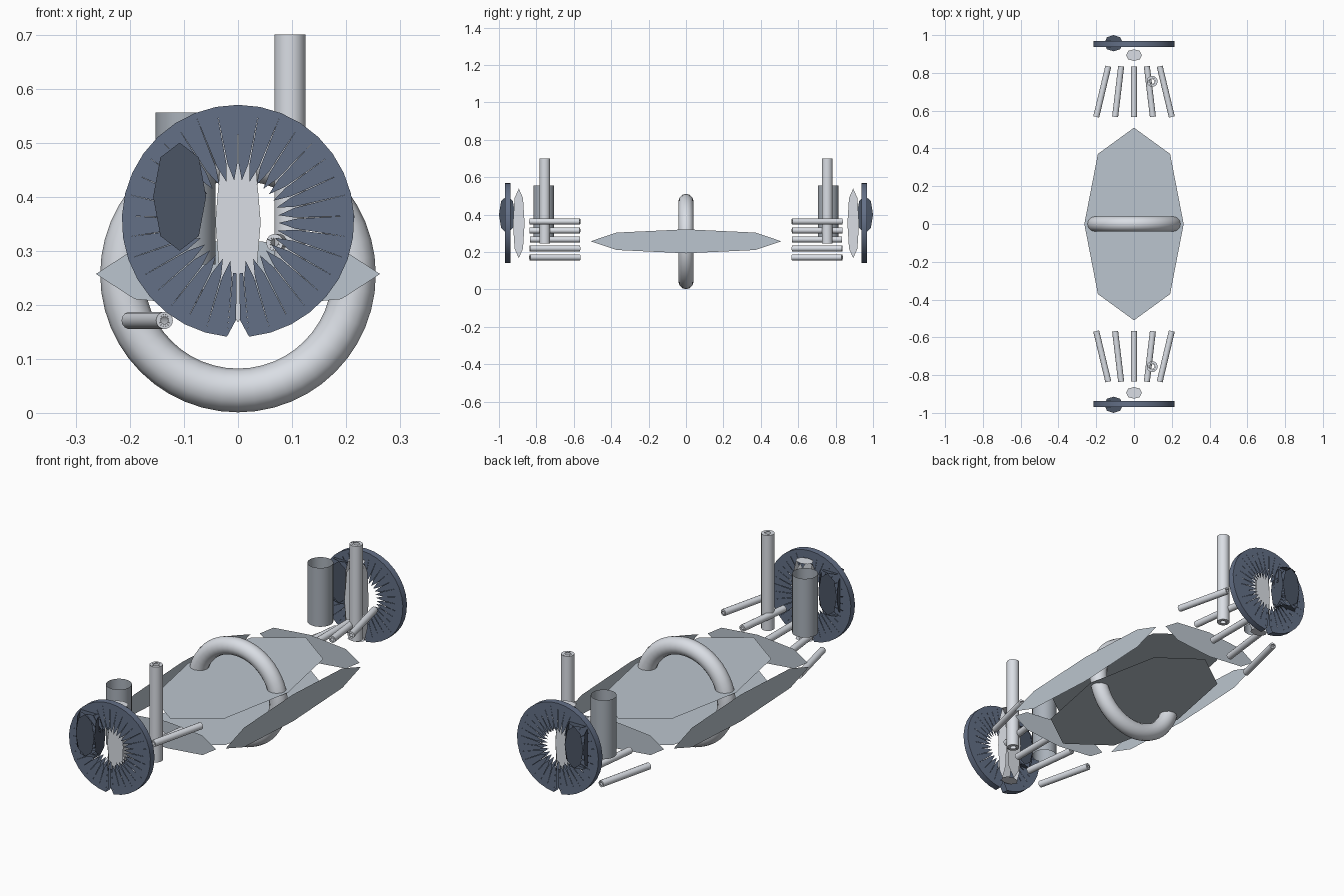
import bpy, bmesh, math
from mathutils import Vector, Matrix

if "Cube" in bpy.data.objects:
    bpy.data.objects.remove(bpy.data.objects["Cube"])


def material(name, rgb):
    m = bpy.data.materials.new(name)
    m.diffuse_color = (*rgb, 1)
    m.use_nodes = True
    m.node_tree.nodes["Principled BSDF"].inputs["Base Color"].default_value = m.diffuse_color
    return m


PALE = material("pale_grey", (0.70, 0.73, 0.78))
HULL = material("pale_blue_grey", (0.50, 0.56, 0.62))
DISC = material("slate", (0.125, 0.16, 0.24))
POD = material("dark_slate", (0.07, 0.09, 0.13))
DRUM = material("mid_grey", (0.40, 0.44, 0.49))


def finish(name, bm, matrix, mat, smooth=False):
    me = bpy.data.meshes.new(name)
    bm.transform(matrix)
    bm.to_mesh(me)
    bm.free()
    ob = bpy.data.objects.new(name, me)
    bpy.context.collection.objects.link(ob)
    me.materials.append(mat)
    if smooth:
        bpy.context.view_layer.objects.active = ob
        ob.select_set(True)
        bpy.ops.object.shade_smooth_by_angle(angle=math.radians(35))
        ob.select_set(False)
    return ob


def plate_box(name, centre, half, mat, spread=(1, 1, 1)):
    """Six loose octagonal plates, one on each side of a box."""
    bm = bmesh.new()
    k = 0.727
    outline = [(1, 0), (k, k), (0, 1), (-k, k), (-1, 0), (-k, -k), (0, -1), (k, -k)]
    for axis in range(3):
        for side in (-1, 1):
            loop = outline if side > 0 else outline[::-1]
            verts = []
            for a, b in loop:
                p = [0, 0, 0]
                p[axis] = side * spread[axis]
                p[(axis + 1) % 3], p[(axis + 2) % 3] = a, b
                verts.append(bm.verts.new(Vector(p) * Vector(half)))
            bm.faces.new(verts)
    return finish(name, bm, Matrix.Translation(centre), mat)


def slotted_tube(name, start, end, r, n, caps=True, notch=False, mat=PALE, turn=None):
    """Thin wall tube; end caps are radial blades around a star-shaped hole."""
    start, end = Vector(start), Vector(end)
    d = end - start
    h = d.length / 2
    bm = bmesh.new()
    half = math.pi / n
    blade = [(0.35, 0), (0.5, -0.9), (0.95, -1), (1, -1), (1, 1), (0.95, 1), (0.5, 0.9)]
    # the notched sector keeps only two slivers beside the gap
    sliver = [(0.45, -1), (1, -1), (0.85, -0.2), (0.45, -0.3)]
    for i in range(n):
        gap = notch and i == 0
        mid = -math.pi / 2 + 2 * half * i

        def pt(rad, off, z):
            a = mid + off * half
            return bm.verts.new((rad * math.cos(a), rad * math.sin(a), z))

        if not gap:
            bm.faces.new([pt(r, -1, -h), pt(r, 1, -h), pt(r, 1, h), pt(r, -1, h)])
        if caps:
            mirrored = [(q, -o) for q, o in sliver[::-1]]
            for shape in ([sliver, mirrored] if gap else [blade]):
                for z in (-h, h):
                    loop = shape if z > 0 else shape[::-1]
                    bm.faces.new([pt(r * q, o, z) for q, o in loop])
    bmesh.ops.remove_doubles(bm, verts=bm.verts, dist=1e-5)
    rot = turn or d.to_track_quat('Z', 'Y').to_matrix().to_4x4()
    return finish(name, bm, Matrix.Translation((start + end) / 2) @ rot, mat, True)


# central ring
bpy.ops.mesh.primitive_torus_add(major_radius=0.2145, minor_radius=0.0405,
                                 major_segments=48, minor_segments=12,
                                 location=(0, 0, 0.256),
                                 rotation=(math.pi / 2, 0, 0))
ring = bpy.context.object
ring.name = "central_ring"
ring.data.materials.append(PALE)
bpy.ops.object.shade_smooth_by_angle(angle=math.radians(40))
ring.select_set(False)

# hull plates, side and end plates standing clear of the top and bottom
plate_box("hull_plates", (0, 0, 0.257), (0.263, 0.51, 0.064), HULL, (1.11, 1.06, 1.0))

# the same assembly at both ends
upright = Matrix.Rotation(math.pi / 2, 4, 'X')
for s, end in ((-1, "front"), (1, "back")):
    # bladed disc with a notch at the bottom
    slotted_tube(end + "_disc", (0, s * 0.937, 0.355), (0, s * 0.968, 0.355),
                 0.215, 33, notch=True, mat=DISC, turn=upright)
    # side pod and core pod
    plate_box(end + "_side_pod", (-0.108, s * 0.957, 0.40), (0.049, 0.043, 0.1), POD)
    plate_box(end + "_core_pod", (0, s * 0.894, 0.353), (0.042, 0.031, 0.186), PALE)
    # tall mast and open drum
    slotted_tube(end + "_mast", (0.096, s * 0.755, 0.245), (0.096, s * 0.755, 0.70),
                 0.029, 16)
    slotted_tube(end + "_drum", (-0.097, s * 0.76, 0.275), (-0.097, s * 0.76, 0.556),
                 0.056, 24, caps=False, mat=DRUM)
    # fanned rods, rising from left to right
    for i in range(-2, 3):
        z = 0.267 + 0.048 * i
        slotted_tube(f"{end}_rod_{i + 3}", (0.1 * i, s * 0.567, z),
                     (0.068 * i, s * 0.835, z), 0.016, 14)
